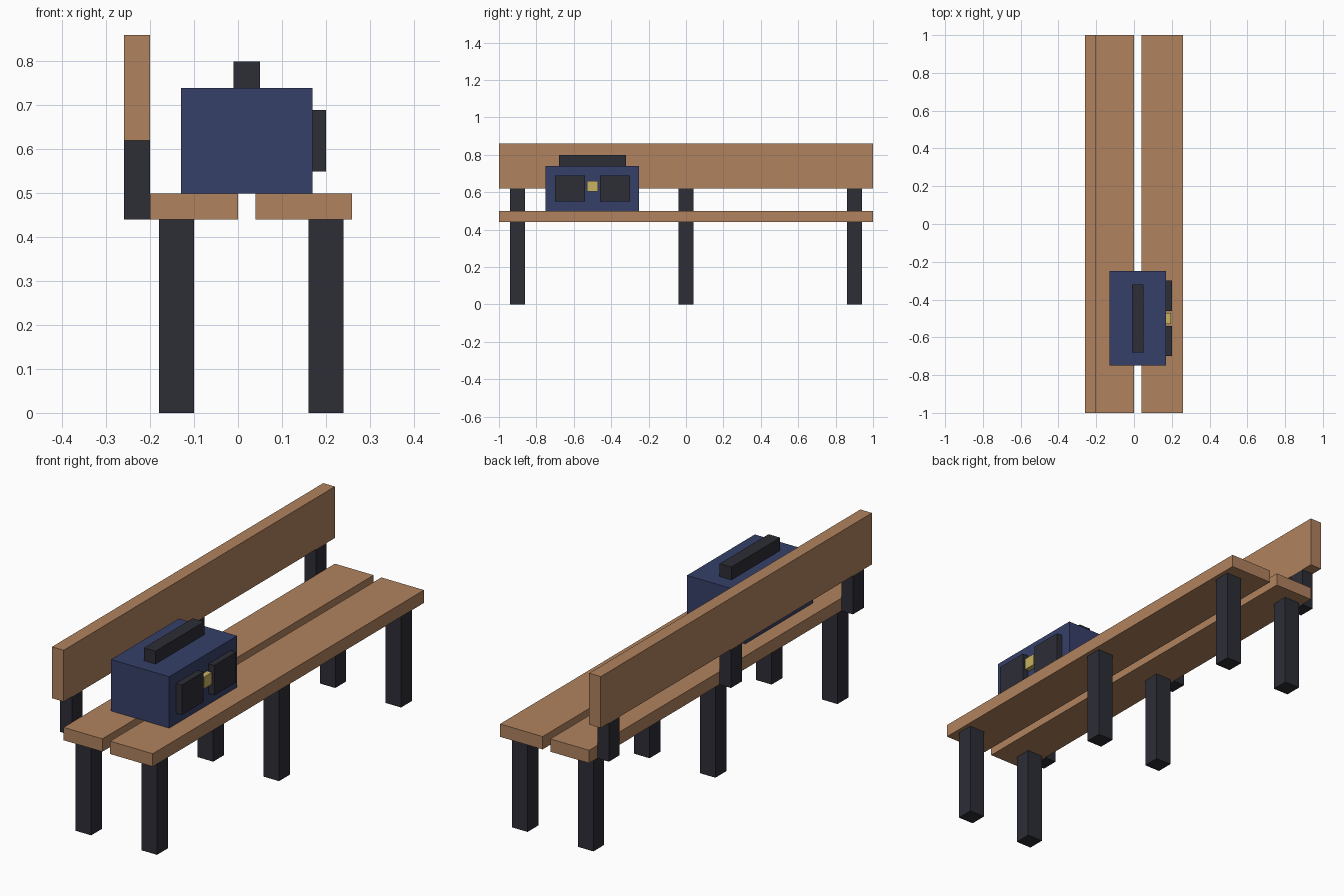
import bpy

if "Cube" in bpy.data.objects:
    bpy.data.objects.remove(bpy.data.objects["Cube"], do_unlink=True)


def material(name, rgb):
    mat = bpy.data.materials.new(name)
    mat.use_nodes = True
    mat.diffuse_color = (*rgb, 1)
    mat.node_tree.nodes["Principled BSDF"].inputs["Base Color"].default_value = (*rgb, 1)
    return mat


wood = material("warm_wood", (0.434, 0.223, 0.112))
metal = material("dark_metal", (0.026, 0.027, 0.037))
navy = material("navy_fabric", (0.037, 0.051, 0.144))
brass = material("brass", (0.58, 0.445, 0.122))


def box(name, mat, x, y, z):
    """Box spanning the given (low, high) ranges."""
    spans = (x, y, z)
    bpy.ops.mesh.primitive_cube_add(size=1, location=[(a + b) / 2 for a, b in spans])
    obj = bpy.context.object
    obj.name = name
    obj.scale = [b - a for a, b in spans]
    bpy.ops.object.transform_apply(location=False, rotation=False, scale=True)
    obj.data.materials.append(mat)
    return obj


# Bench planks
length = (-1, 1)
box("rear_seat_plank", wood, (-0.20, 0), length, (0.44, 0.50))
box("front_seat_plank", wood, (0.04, 0.26), length, (0.44, 0.50))
box("backrest_plank", wood, (-0.26, -0.20), length, (0.62, 0.86))

# Legs and backrest posts at both ends and the middle
for place, y in (("near", -0.9), ("middle", 0), ("far", 0.9)):
    depth = (y - 0.04, y + 0.04)
    box(place + "_rear_leg", metal, (-0.18, -0.10), depth, (0, 0.44))
    box(place + "_front_leg", metal, (0.16, 0.24), depth, (0, 0.44))
    box(place + "_backrest_post", metal, (-0.26, -0.20), depth, (0.44, 0.62))

# Bag resting on the seat
bag_y = -0.5
box("bag_body", navy, (-0.13, 0.17), (bag_y - 0.25, bag_y + 0.25), (0.50, 0.74))
box("bag_handle", metal, (-0.01, 0.05), (bag_y - 0.18, bag_y + 0.18), (0.74, 0.80))
for place, offset in (("near", -0.12), ("far", 0.12)):
    centre = bag_y + offset
    box(place + "_bag_pocket", metal, (0.17, 0.20), (centre - 0.08, centre + 0.08), (0.55, 0.69))
box("bag_clasp", brass, (0.165, 0.195), (bag_y - 0.03, bag_y + 0.03), (0.605, 0.66))
